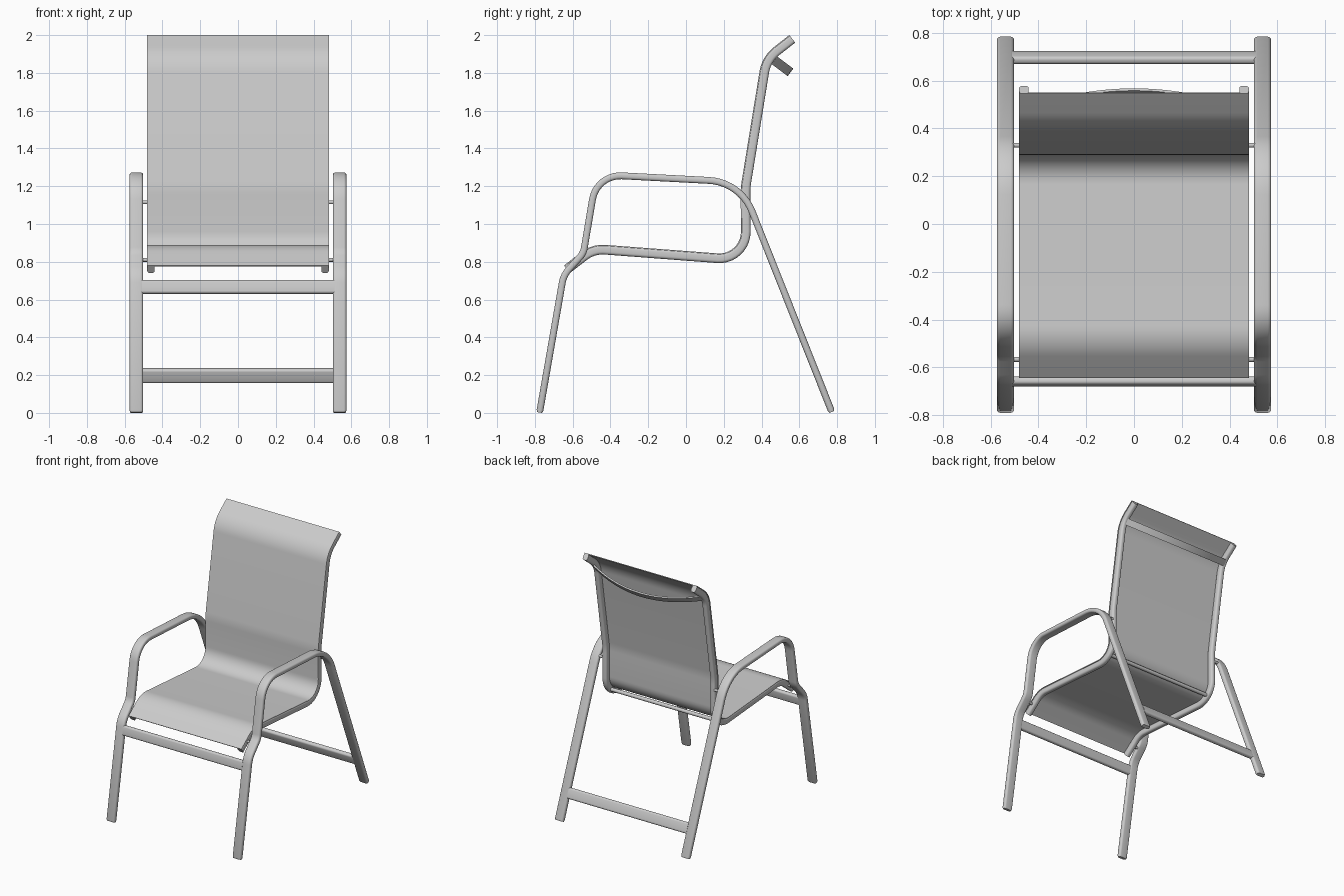
import bpy, bmesh, math
from mathutils import Vector, Matrix

if "Cube" in bpy.data.objects:
    bpy.data.objects.remove(bpy.data.objects["Cube"])

grey = bpy.data.materials.new("light grey")
grey.use_nodes = True
colour = (0.6, 0.6, 0.6, 1)
grey.diffuse_color = colour
grey.node_tree.nodes["Principled BSDF"].inputs["Base Color"].default_value = colour


def finish(name, bm):
    bmesh.ops.recalc_face_normals(bm, faces=bm.faces)
    mesh = bpy.data.meshes.new(name)
    bm.to_mesh(mesh)
    bm.free()
    mesh.materials.append(grey)
    obj = bpy.data.objects.new(name, mesh)
    bpy.context.collection.objects.link(obj)
    bpy.ops.object.select_all(action='DESELECT')
    obj.select_set(True)
    bpy.context.view_layer.objects.active = obj
    bpy.ops.object.shade_smooth_by_angle(angle=math.radians(35))
    return obj


def loft(name, rings):
    """Skin a row of equal rings and cap both ends."""
    bm = bmesh.new()
    rows = [[bm.verts.new(p) for p in ring] for ring in rings]
    n = len(rows[0])
    for a, b in zip(rows, rows[1:]):
        for i in range(n):
            j = (i + 1) % n
            bm.faces.new((a[i], a[j], b[j], b[i]))
    bm.faces.new(rows[0])
    bm.faces.new(rows[-1])
    return finish(name, bm)


def rounded(w, h, r, steps=4):
    """Rounded rectangle section."""
    pts = []
    for k, (sx, sy) in enumerate(((1, 1), (-1, 1), (-1, -1), (1, -1))):
        for s in range(steps + 1):
            a = math.pi / 2 * (k + s / steps)
            pts.append((sx * (w / 2 - r) + r * math.cos(a),
                        sy * (h / 2 - r) + r * math.sin(a)))
    return pts


def fillet(corners, steps=10):
    """Turn (y, z, radius) corners into (point, tangent) samples."""
    p = [Vector(c[:2]) for c in corners]
    out = [(p[0], (p[1] - p[0]).normalized())]
    for i in range(1, len(p) - 1):
        d0, d1 = (p[i] - p[i - 1]).normalized(), (p[i + 1] - p[i]).normalized()
        turn = math.atan2(d0.x * d1.y - d0.y * d1.x, d0.dot(d1))
        r = corners[i][2]
        pos = p[i] - d0 * r * math.tan(abs(turn) / 2)
        side = math.copysign(1, turn)
        centre = pos + Vector((-d0.y, d0.x)) * r * side
        for s in range(steps + 1):
            rot = Matrix.Rotation(turn * s / steps, 2)
            out.append((centre + rot @ (pos - centre), rot @ d0))
    out.append((p[-1], (p[-1] - p[-2]).normalized()))
    return out


def sweep(name, path, section, x=0, lift=0, round_end=0):
    """Sweep a section along a path lying in the side plane."""
    stations = [(p, t, 1) for p, t in path]
    if round_end:
        (p0, t0), (p1, t1) = path[0], path[-1]
        stations[0] = (p0 + t0 * round_end, t0, 1)
        stations[-1] = (p1 - t1 * round_end, t1, 1)
        stations.insert(0, (p0, t0, 0.75))
        stations.append((p1, t1, 0.75))
    rings = []
    for p, t, k in stations:
        n = Vector((-t.y, t.x))
        ring = []
        for a, b in section:
            q = p + n * (b * k + lift)
            ring.append((x + a - (1 - k) * math.copysign(0.012, a), q.x, q.y))
        rings.append(ring)
    return loft(name, rings)


def cross_bar(name, y, z, width, thick, lean, half):
    """Flat bar across the chair, leaning with the legs."""
    rot = Matrix.Rotation(lean, 3, 'X')
    section = rounded(thick, width, thick * 0.4)
    loft(name, [[Vector((x, y, z)) + rot @ Vector((0, a, b)) for a, b in section]
                for x in (-half, half)])


def rod(name, x0, x1, y, z, r):
    ring = [(r * math.cos(i * math.pi / 6), r * math.sin(i * math.pi / 6)) for i in range(12)]
    loft(name, [[(x, y + a, z + b) for a, b in ring] for x in (x0, x1)])


# Paths: legs with armrest, and the sling rail
leg_path = fillet([(-0.775, 0.002, 0), (-0.648, 0.73, 0.15), (-0.543, 0.845, 0.1),
                   (-0.473, 1.262, 0.15), (0.288, 1.222, 0.26), (0.772, 0.005, 0)])
sling_path = fillet([(-0.63, 0.76, 0), (-0.49, 0.868, 0.16), (0.318, 0.807, 0.14),
                     (0.315, 1.19, 0.4), (0.426, 1.873, 0.18), (0.563, 1.98, 0)])
leg_section = rounded(0.072, 0.036, 0.014)
rail_section = rounded(0.04, 0.05, 0.015)

for side, s in (("left", 1), ("right", -1)):
    sweep(side + "_leg_and_armrest", leg_path, leg_section, x=0.538 * s, round_end=0.012)
    sweep(side + "_sling_rail", sling_path, rail_section, x=0.461 * s)
    rod(side + "_rear_pin", 0.46 * s, 0.52 * s, 0.33, 1.115, 0.01)
    rod(side + "_front_pin", 0.46 * s, 0.52 * s, -0.567, 0.81, 0.01)

# Fabric sling lying on the rails
sheet = [(-0.481, -0.003), (0.481, -0.003), (0.481, 0.003), (-0.481, 0.003)]
sweep("fabric_sling", sling_path, sheet, lift=0.023)

# Cross bars
cross_bar("front_cross_bar", -0.66, 0.667, 0.074, 0.034, -0.173, 0.51)
cross_bar("rear_cross_bar", 0.697, 0.197, 0.08, 0.034, 0.379, 0.51)
rod("seat_support_rod", -0.45, 0.45, 0.275, 0.853, 0.014)

# Bowed strip behind the head end
bow, across = Vector((0, 0.8, -0.6)), Vector((0, 0.6, 0.8))
middle = Vector((0, 0.553, 1.803))
rings = []
for i in range(25):
    x = -0.46 + 0.92 * i / 24
    c = middle + Vector((x, 0, 0)) - bow * (0.5 * x * x)
    rings.append([c + bow * a + across * b for a, b in
                  ((0, -0.025), (0, 0.025), (-0.012, 0.025), (-0.012, -0.025))])
loft("head_strip", rings)
